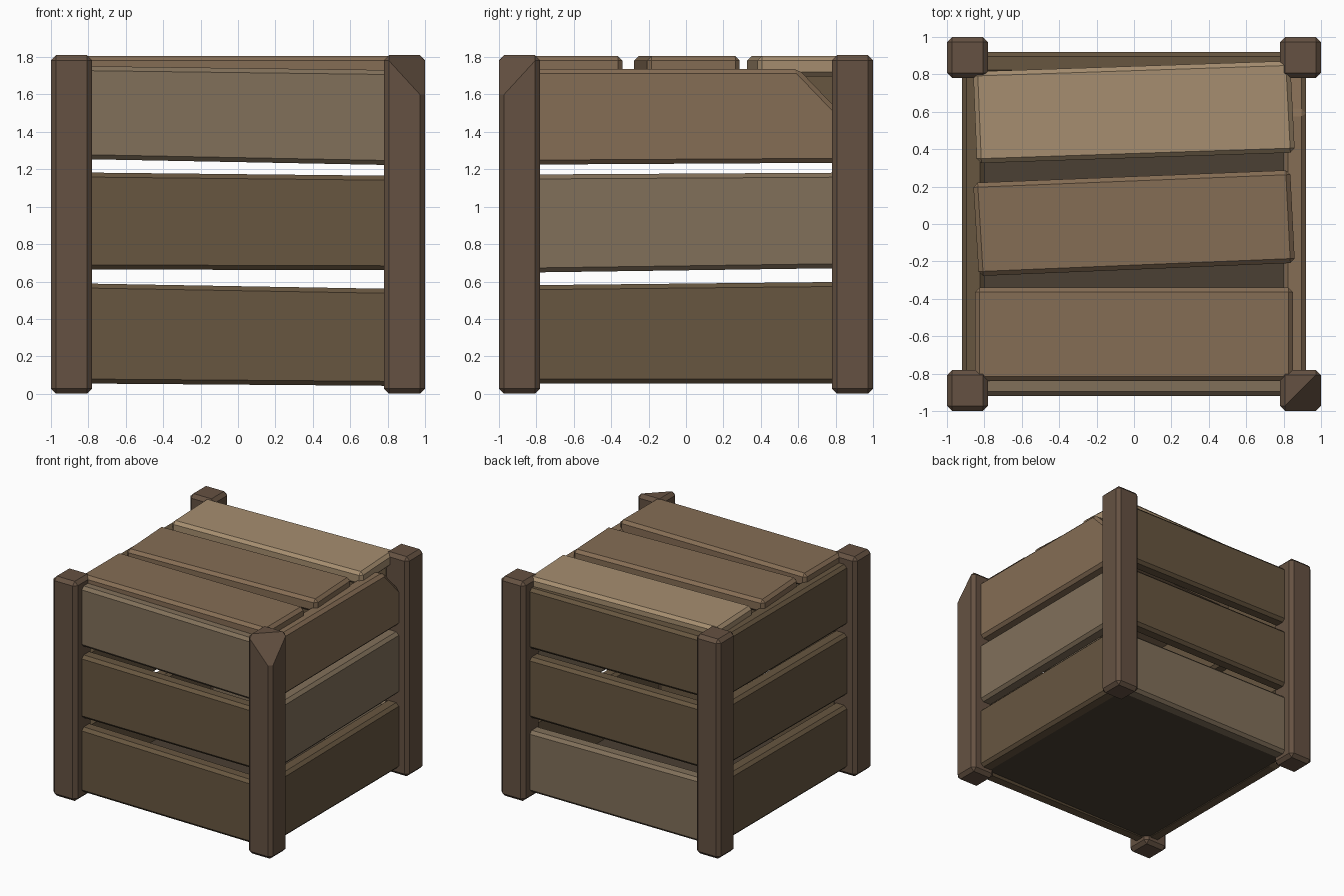
import bpy, bmesh, math
from mathutils import Matrix, Vector

if "Cube" in bpy.data.objects:
    bpy.data.objects.remove(bpy.data.objects["Cube"])


def material(name, rgb):
    m = bpy.data.materials.new(name)
    m.diffuse_color = (*rgb, 1)
    m.use_nodes = True
    m.node_tree.nodes["Principled BSDF"].inputs["Base Color"].default_value = m.diffuse_color
    return m


POST = material("post_wood", (0.13, 0.083, 0.054))
DARK = material("dark_wood", (0.136, 0.093, 0.051))
MID = material("mid_wood", (0.235, 0.153, 0.089))
PALE = material("pale_wood", (0.22, 0.162, 0.102))
LIGHT = material("light_wood", (0.38, 0.27, 0.16))
FLOOR = material("floor_wood", (0.069, 0.05, 0.033))


def finish(bm, name, mat):
    bmesh.ops.recalc_face_normals(bm, faces=bm.faces)
    me = bpy.data.meshes.new(name)
    bm.to_mesh(me)
    bm.free()
    me.materials.append(mat)
    ob = bpy.data.objects.new(name, me)
    bpy.context.collection.objects.link(ob)
    return ob


def bevel(bm, width):
    bmesh.ops.bevel(bm, geom=bm.edges[:], offset=width, segments=1,
                    affect='EDGES', profile=0.5)


def box(lo, hi):
    lo, hi = Vector(lo), Vector(hi)
    bm = bmesh.new()
    size = hi - lo
    bmesh.ops.create_cube(bm, size=1, matrix=Matrix.Translation((lo + hi) / 2)
                          @ Matrix.Diagonal((*size, 1)))
    return bm


def plank(name, outline, frame, mat, depth=0.12):
    """Outline in the local x/z plane, extruded along y and chamfered."""
    bm = bmesh.new()
    f = bm.faces.new([bm.verts.new((u, -depth / 2, v)) for u, v in outline])
    ext = bmesh.ops.extrude_face_region(bm, geom=[f])
    new = [g for g in ext["geom"] if isinstance(g, bmesh.types.BMVert)]
    bmesh.ops.translate(bm, verts=new, vec=(0, depth, 0))
    bmesh.ops.recalc_face_normals(bm, faces=bm.faces)
    bevel(bm, 0.024)
    bm.transform(frame)
    return finish(bm, name, mat)


# Corner posts, the front right one with a chipped top
for sx, side in ((-1, "left"), (1, "right")):
    for sy, end in ((-1, "front"), (1, "back")):
        a, b = sorted((sx, sx * 0.78)), sorted((sy, sy * 0.78))
        bm = box((a[0], b[0], 0), (a[1], b[1], 1.81))
        bevel(bm, 0.028)
        if (sx, sy) == (1, -1):
            bmesh.ops.bisect_plane(bm, geom=bm.verts[:] + bm.edges[:] + bm.faces[:],
                                   plane_co=(1, -1, 1.57),
                                   plane_no=(1 / 0.22, -1 / 0.22, 1 / 0.24),
                                   clear_outer=True)
            bmesh.ops.holes_fill(bm, edges=[e for e in bm.edges if e.is_boundary])
        finish(bm, f"{end}_{side}_post", POST)


# Side planks: left bottom, left top, right bottom, right top heights
L = 0.86
sides = {
    "front": (0, [(0.055, 0.59, 0.042, 0.56, DARK),
                  (0.665, 1.183, 0.66, 1.165, DARK),
                  (1.255, 1.752, 1.222, 1.73, PALE)]),
    "right": (90, [(0.055, 0.58, 0.055, 0.598, DARK),
                   (0.648, 1.172, 0.672, 1.182, PALE),
                   (1.225, 1.737, 1.235, 1.737, MID)]),
    "back": (180, [(0.055, 0.56, 0.055, 0.58, PALE),
                   (0.665, 1.165, 0.67, 1.175, DARK),
                   (1.235, 1.735, 1.255, 1.745, DARK)]),
    "left": (270, [(0.055, 0.585, 0.055, 0.575, DARK),
                   (0.672, 1.178, 0.655, 1.17, DARK),
                   (1.235, 1.737, 1.235, 1.737, DARK)]),
}
for side, (angle, rows) in sides.items():
    frame = Matrix.Rotation(math.radians(angle), 4, 'Z') @ Matrix.Translation((0, -0.86, 0))
    for level, (lb, lt, rb, rt, mat) in zip(("bottom", "middle", "top"), rows):
        pts = [(-L, lb), (L, rb), (L, rt), (-L, lt)]
        if (side, level) == ("right", "top"):      # broken upper corner
            pts[2:3] = [(L, rt - 0.27), (0.6, rt)]
        if (side, level) == ("left", "bottom"):    # broken lower corner
            pts[0:1] = [(-L, lb + 0.17), (-0.7, lb)]
        plank(f"{side}_{level}_plank", pts, frame, mat)

# Lid planks, two of them skewed
lid = Matrix.Translation((0, 0, 1.75)) @ Matrix.Rotation(math.radians(-90), 4, 'X')
for name, pts, mat in (
    ("front", [(-0.85, -0.84), (0.85, -0.84), (0.85, -0.34), (-0.85, -0.34)], MID),
    ("middle", [(-0.83, -0.278), (0.86, -0.208), (0.835, 0.288), (-0.86, 0.22)], MID),
    ("back", [(-0.84, 0.325), (0.86, 0.382), (0.835, 0.872), (-0.86, 0.815)], LIGHT),
):
    plank(f"lid_{name}_plank", pts, lid, mat, depth=0.11)

# Floor panel
finish(box((-0.82, -0.82, 0.06), (0.82, 0.82, 0.11)), "floor_panel", FLOOR)
